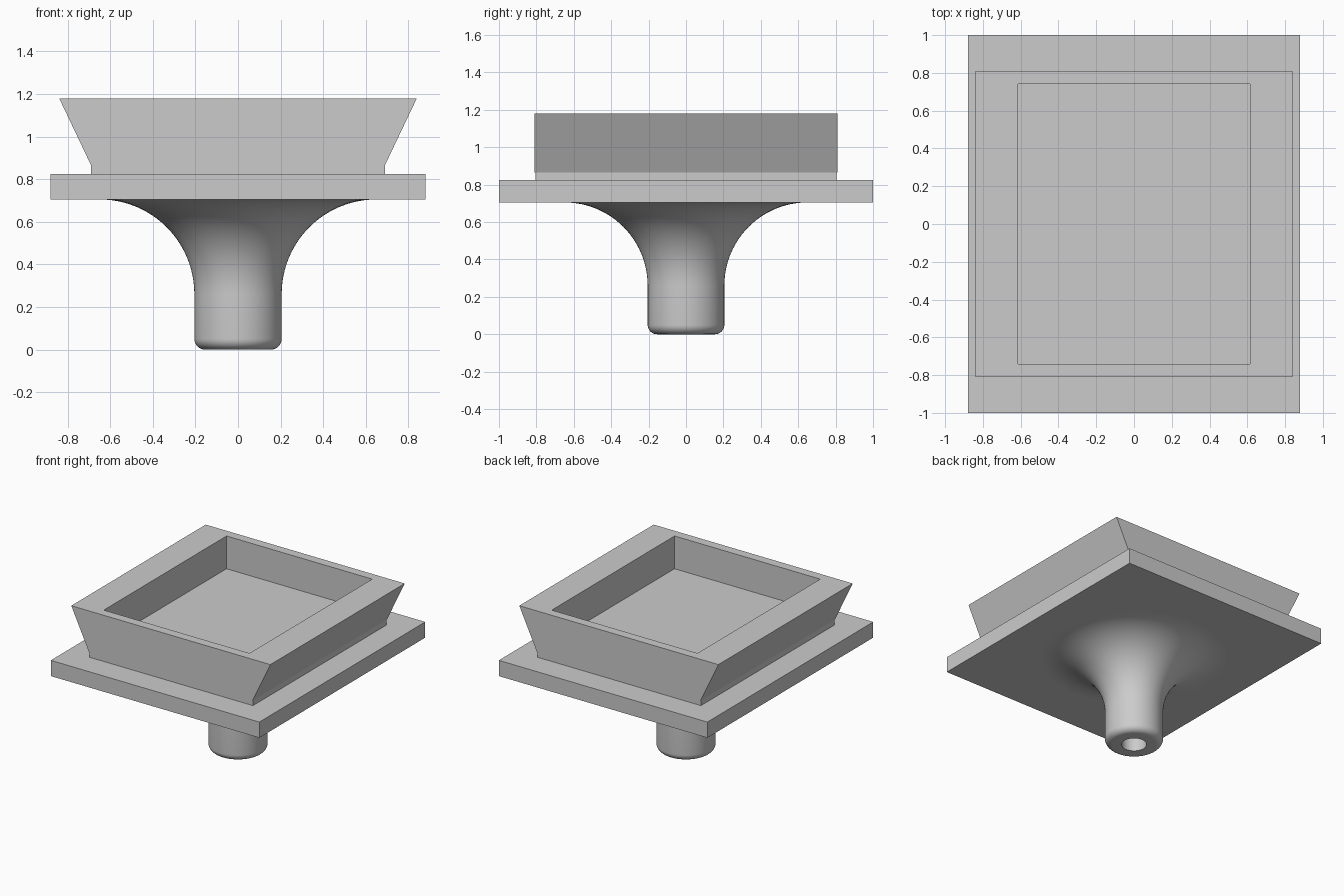
import bpy, bmesh, math

if "Cube" in bpy.data.objects:
    bpy.data.objects.remove(bpy.data.objects["Cube"])

grey = bpy.data.materials.new("plain_grey")
grey.diffuse_color = (0.6, 0.6, 0.6, 1)
grey.use_nodes = True
grey.node_tree.nodes["Principled BSDF"].inputs["Base Color"].default_value = grey.diffuse_color


def finish(name, bm):
    bmesh.ops.recalc_face_normals(bm, faces=bm.faces)
    mesh = bpy.data.meshes.new(name)
    bm.to_mesh(mesh)
    bm.free()
    mesh.materials.append(grey)
    obj = bpy.data.objects.new(name, mesh)
    bpy.context.collection.objects.link(obj)
    return obj


def loft(name, sections):
    """Stack of rectangles (half x, half y, z), closed at both ends."""
    bm = bmesh.new()
    rings = [[bm.verts.new((sx * hx, sy * hy, z))
              for sx, sy in ((-1, -1), (1, -1), (1, 1), (-1, 1))]
             for hx, hy, z in sections]
    for a, b in zip(rings, rings[1:]):
        for i in range(4):
            j = (i + 1) % 4
            bm.faces.new((a[i], a[j], b[j], b[i]))
    bm.faces.new(rings[0])
    bm.faces.new(rings[-1])
    return finish(name, bm)


def arc(cx, cz, r, start, end, steps):
    angles = [math.radians(start + (end - start) * i / steps) for i in range(steps + 1)]
    return [(cx + r * math.cos(a), cz + r * math.sin(a)) for a in angles]


def lathe(name, profile, segments=72):
    bm = bmesh.new()
    verts = [bm.verts.new((r, 0, z)) for r, z in profile]
    edges = [bm.edges.new(pair) for pair in zip(verts, verts[1:])]
    bmesh.ops.spin(bm, geom=verts + edges, cent=(0, 0, 0), axis=(0, 0, 1),
                   angle=math.tau, steps=segments, use_merge=True)
    bmesh.ops.remove_doubles(bm, verts=bm.verts, dist=1e-5)
    return finish(name, bm)


# Flat flange
loft("base_plate", [(0.88, 1.0, 0.705), (0.88, 1.0, 0.825)])

# Flared block on a short neck, with a straight-walled rectangular pocket
loft("flared_frame", [
    (0.69, 0.805, 0.825), (0.69, 0.805, 0.865), (0.69, 0.81, 0.865),
    (0.84, 0.81, 1.18), (0.615, 0.74, 1.18), (0.615, 0.74, 0.93)])

# Round stem: blind hole, rounded foot, wide fillet up to the flange
profile = [(0, 0.5), (0.088, 0.5), (0.088, 0)]
profile += arc(0.155, 0.05, 0.05, -90, 0, 8)
profile += arc(0.65, 0.26, 0.445, 180, 90, 24)
stem = lathe("stem", profile)
bpy.context.view_layer.objects.active = stem
stem.select_set(True)
bpy.ops.object.shade_smooth_by_angle(angle=math.radians(30))
